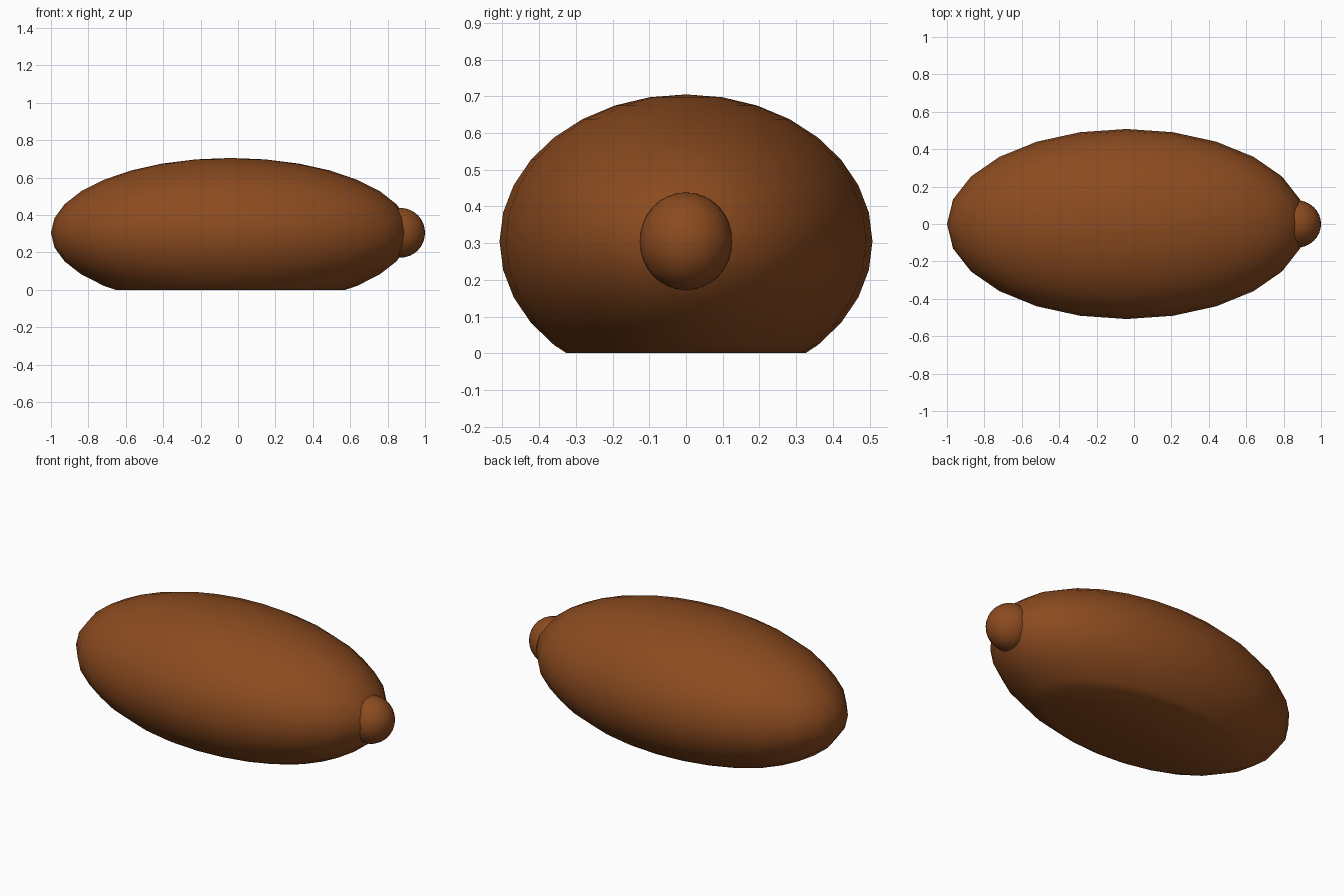
import bpy
import bmesh

if "Cube" in bpy.data.objects:
    bpy.data.objects.remove(bpy.data.objects["Cube"])

brown = bpy.data.materials.new("brown")
brown.diffuse_color = (0.26, 0.07, 0.014, 1)
brown.use_nodes = True
brown.node_tree.nodes["Principled BSDF"].inputs["Base Color"].default_value = brown.diffuse_color


def ellipsoid(name, centre, radii, segments, rings, floor=None):
    """Smooth ellipsoid, optionally sliced flat and capped at height floor."""
    bm = bmesh.new()
    bmesh.ops.create_uvsphere(bm, u_segments=segments, v_segments=rings, radius=1)
    bmesh.ops.scale(bm, vec=radii, verts=bm.verts)
    bmesh.ops.translate(bm, vec=centre, verts=bm.verts)
    if floor is not None:
        cut = bmesh.ops.bisect_plane(
            bm, geom=bm.verts[:] + bm.edges[:] + bm.faces[:],
            plane_co=(0, 0, floor), plane_no=(0, 0, 1), clear_inner=True)
        rim = [e for e in cut["geom_cut"] if isinstance(e, bmesh.types.BMEdge)]
        bmesh.ops.contextual_create(bm, geom=rim)
    bmesh.ops.recalc_face_normals(bm, faces=bm.faces)
    mesh = bpy.data.meshes.new(name)
    bm.to_mesh(mesh)
    bm.free()
    mesh.materials.append(brown)
    obj = bpy.data.objects.new(name, mesh)
    bpy.context.collection.objects.link(obj)
    bpy.ops.object.select_all(action="DESELECT")
    obj.select_set(True)
    bpy.context.view_layer.objects.active = obj
    bpy.ops.object.shade_smooth_by_angle(angle=0.6)
    return obj


# Long body with a flat underside
ellipsoid("body", (-0.04, 0, 0.305), (0.96, 0.508, 0.4), 24, 16, floor=0)

# Small rounded knob at the right end
ellipsoid("end_knob", (0.868, 0, 0.305), (0.132, 0.127, 0.133), 32, 16)
